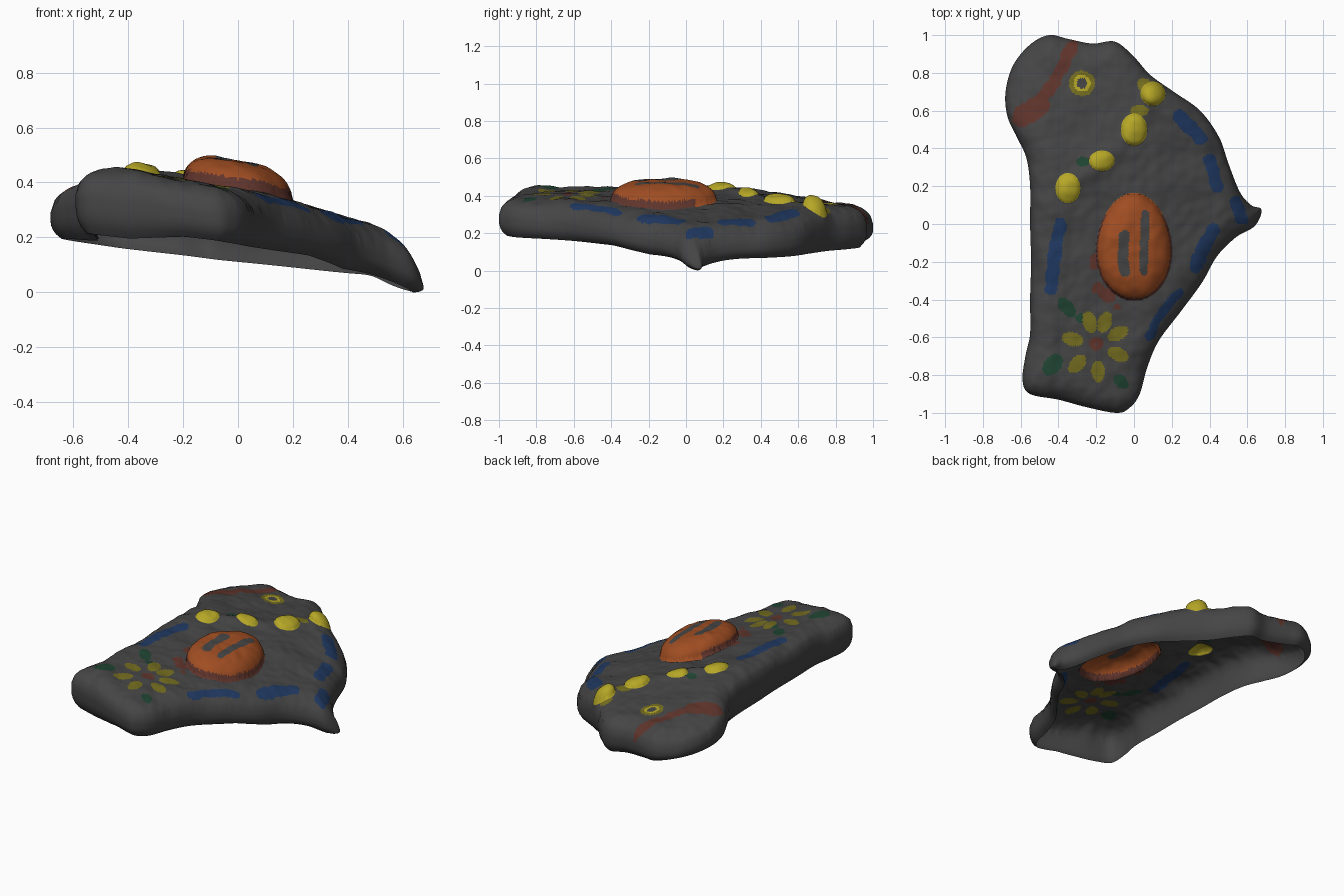
import bpy, bmesh, math
from mathutils import Vector, noise, kdtree, geometry

if "Cube" in bpy.data.objects:
    bpy.data.objects.remove(bpy.data.objects["Cube"])

# Colours
COLOURS = [("charcoal", (.060, .060, .060)), ("orange", (.35, .075, .016)), ("rust", (.115, .035, .025)),
           ("yellow", (.47, .39, .02)), ("olive_yellow", (.175, .152, .014)),
           ("green", (.014, .058, .032)), ("blue", (.014, .04, .12))]
GREY, ORANGE, RUST, YELLOW, OLIVE, GREEN, BLUE = range(7)

# Plan outline, smoothed with a closed spline
OUT = [(-.45, 1), (-.35, .98), (-.22, .955), (-.1, .965), (.0, .885), (.085, .79), (.21, .7), (.35, .6),
       (.45, .46), (.5, .32), (.56, .17), (.62, .1), (.675, .075), (.64, -.01), (.54, -.07), (.44, -.17),
       (.36, -.31), (.25, -.46), (.13, -.62), (.07, -.76), (.03, -.9), (-.02, -.97), (-.09, -1),
       (-.25, -.97), (-.4, -.93), (-.55, -.9), (-.59, -.83), (-.575, -.7), (-.55, -.58), (-.55, -.4),
       (-.545, -.2), (-.55, 0), (-.55, .2), (-.57, .35), (-.62, .46), (-.67, .57), (-.68, .7),
       (-.64, .84), (-.55, .95)]


def spline(pts, n):
    pts = [Vector(p) for p in pts]
    res = []
    for i in range(len(pts)):
        a, b, c, d = (pts[(i + k) % len(pts)] for k in (-1, 0, 1, 2))
        for j in range(n):
            t = j / n
            res.append(.5 * (2 * b + (c - a) * t + (2 * a - 5 * b + 4 * c - d) * t * t
                             + (3 * b - a - 3 * c + d) * t ** 3))
    return res


rim = spline(OUT, 8)
fine = spline(OUT, 30)
tree = kdtree.KDTree(len(fine))
for i, p in enumerate(fine):
    tree.insert((p.x, p.y, 0), i)
tree.balance()


def edge_dist(x, y):
    return tree.find((x, y, 0))[2]


def inward(x, y):
    i = tree.find((x, y, 0))[1]
    t = (fine[(i + 20) % len(fine)] - fine[i - 20]).normalized()
    return Vector((t.y, -t.x, 0))


def seg_dist(x, y, pts):
    best = 9
    p = Vector((x, y))
    for a, b in zip(pts, pts[1:]):
        a, b = Vector(a), Vector(b)
        t = max(0, min(1, (p - a).dot(b - a) / (b - a).length_squared))
        best = min(best, (p - a.lerp(b, t)).length)
    return best


def ell(x, y, cx, cy, rx, ry, deg=0):
    c, s = math.cos(math.radians(deg)), math.sin(math.radians(deg))
    u, v = x - cx, y - cy
    return math.hypot((u * c + v * s) / rx, (v * c - u * s) / ry)


# Raised lumps: yellow beads and orange dome
BEADS = [(-.35, .19, .066, .08, .018), (-.17, .335, .068, .054, .02),
         (0, .5, .07, .085, .03), (.1, .69, .066, .064, .045)]


def dome(x, y):
    return ell(x, y, 0, -.12, .2 - .06 * (y + .12), .285)


def top_z(x, y):
    z = .375 - .17 * max(x, -.45) - .12 * max(0, x - .1)
    z -= .18 * max(0, y - .25) * max(.1, min(1, .3 - 1.2 * x))
    z -= .08 * math.exp(-((x - .69) ** 2 + (y - .07) ** 2) / .008)
    # fold running under the beads
    z += .02 * math.exp(-(seg_dist(x, y, [b[:2] for b in BEADS]) / .06) ** 2)
    z += .012 * noise.noise(Vector((x * 7, y * 7, 1))) + .005 * noise.noise(Vector((x * 20, y * 20, 5)))
    r = dome(x, y)
    if r < 1:
        z += .105 * math.sqrt(1 - r ** 3.5)
    for cx, cy, rx, ry, h in BEADS:
        r = ell(x, y, cx, cy, rx, ry)
        if r < 1:
            z += h * math.sqrt(1 - r ** 3)
    return z


def surf_z(x, y, d):
    # rounded shoulder near the rim
    k = max(0, 1 - d / .13)
    return top_z(x, y) - .09 * (1 - math.sqrt(1 - k * k))


def base_z(x, y):
    front = max(0, min(1, (-y - .2) * 5)) * max(0, min(1, (x + .4) * 5))
    return (.13 - .12 * x - .02 * y + .03 * front
            - .05 * math.exp(-((x - .67) ** 2 + (y - .07) ** 2) / .025))


# Painted marks
BLUES = [([(-.39, 0), (-.42, -.15), (-.44, -.34)], .034), ([(.24, .57), (.3, .51), (.35, .45)], .037),
         ([(.4, .34), (.44, .2)], .034), ([(.54, .11), (.57, .03)], .034),
         ([(.42, -.03), (.37, -.12), (.33, -.22)], .036), ([(.24, -.36), (.15, -.46), (.08, -.6)], .024)]
REDS = [([(-.33, .94), (-.42, .75), (-.5, .65)], .032), ([(-.5, .63), (-.59, .57)], .055),
        ([(-.19, -.34), (-.13, -.39)], .03), ([(-.21, -.18), (-.21, -.22)], .025), ([(-.09, -.44), (-.08, -.44)], .015)]
GROOVES = [([(.05, -.25), (.06, .05)], .023), ([(-.05, -.25), (-.06, -.19), (-.05, -.06)], .029)]
PETALS = [(-.235, -.52), (-.155, -.52), (-.085, -.58), (-.085, -.69), (-.19, -.78), (-.3, -.74), (-.325, -.61)]
GREENS = [(-.355, -.44, .065, .035, -50), (-.43, -.745, .065, .045, 50), (-.07, -.835, .045, .03, -40),
          (-.27, .33, .035, .025, 0), (-.28, -.5, .03, .025, 0)]


def colour(x, y):
    w = .005 * noise.noise(Vector((x * 25, y * 25, 9)))
    r = dome(x, y)
    if r < 1:
        if any(seg_dist(x, y, p) < s + w for p, s in GROOVES):
            return GREY
        return RUST if r > .955 and y < .05 else ORANGE
    for cx, cy, rx, ry, h in BEADS:
        if ell(x, y, cx, cy, rx, ry) < 1:
            return YELLOW
    if ell(x, y, .06, .73, .05, .035, -40) < 1 or ell(x, y, .03, .6, .05, .03) < 1:
        return OLIVE
    ring = ell(x, y, -.275, .745, 1, 1)
    if ring < .068:
        return GREY if ring < .028 else YELLOW if ring < .045 else OLIVE
    if ell(x, y, -.2, -.635, .038, .036) < 1:
        return RUST
    for cx, cy in PETALS:
        a = math.degrees(math.atan2(cy + .635, cx + .2))
        if ell(x, y, cx, cy, .058, .036, a) < 1:
            return OLIVE
    if any(ell(x, y, *g) < 1 for g in GREENS):
        return GREEN
    if any(seg_dist(x, y, p) < s + w * 2 for p, s in BLUES):
        return BLUE
    if any(seg_dist(x, y, p) < s + w * 2 for p, s in REDS):
        return RUST
    return GREY


# Fill the outline with a fine triangle grid, with clean loops round each lump
S = .0105
pts = list(rim)
n = len(rim)
edges = [(i, (i + 1) % n) for i in range(n)]
for cx, cy, rx, ry, m in [(*b[:4], 40) for b in BEADS] + [(0, -.12, 0, .285, 120)]:
    k = len(pts)
    for i in range(m):
        a = math.tau * i / m
        y = cy + ry * math.sin(a)
        pts.append(Vector((cx + (rx or .2 - .06 * (y + .12)) * math.cos(a), y)))
        edges.append((k + i, k + (i + 1) % m))
for j in range(-97, 98):
    for i in range(-67, 68):
        x, y = (i + .5 * (j % 2)) * S, j * S
        if edge_dist(x, y) > .01:
            pts.append(Vector((x, y)))
res = geometry.delaunay_2d_cdt(pts, edges, [], 1, 1e-5)
bm = bmesh.new()
vs = [bm.verts.new((p.x, p.y, 0)) for p in res[0]]
for f in res[2]:
    face = bm.faces.new([vs[i] for i in f])
    c = face.calc_center_median()
    face.material_index = colour(c.x, c.y)
for v in [v for v in bm.verts if not v.link_faces]:
    bm.verts.remove(v)
border = [e for e in bm.edges if e.is_boundary]
rim_verts = {v for e in border for v in e.verts}
for v in bm.verts:
    d = 0 if v in rim_verts else edge_dist(v.co.x, v.co.y)
    v.co.z = surf_z(v.co.x, v.co.y, d)

# Side wall, open underneath: extrude the rim down in steps, curling inward
for k in range(6, 0, -1):
    ext = bmesh.ops.extrude_edge_only(bm, edges=border)["geom"]
    border = [g for g in ext if isinstance(g, bmesh.types.BMEdge) and g.is_boundary]
    for v in [g for g in ext if isinstance(g, bmesh.types.BMVert)]:
        v.co.z += (base_z(v.co.x, v.co.y) - v.co.z) / k
        v.co += inward(v.co.x, v.co.y) * (0, .02, .011, .006, .002, 0, 0)[k]
    for f in [g for g in ext if isinstance(g, bmesh.types.BMFace)]:
        f.material_index = GREY
bmesh.ops.recalc_face_normals(bm, faces=bm.faces[:])
bm.normal_update()
if sum(f.normal.z * f.calc_area() for f in bm.faces) < 0:
    bmesh.ops.reverse_faces(bm, faces=bm.faces[:])
low = min(v.co.z for v in bm.verts)
for v in bm.verts:
    v.co.z -= low
for f in bm.faces:
    f.smooth = True

mesh = bpy.data.meshes.new("painted_clay_shell")
bm.to_mesh(mesh)
bm.free()
for name, rgb in COLOURS:
    m = bpy.data.materials.new(name)
    m.diffuse_color = (*rgb, 1)
    m.use_nodes = True
    m.node_tree.nodes["Principled BSDF"].inputs["Base Color"].default_value = m.diffuse_color
    mesh.materials.append(m)
shell = bpy.data.objects.new("painted_clay_shell", mesh)
bpy.context.collection.objects.link(shell)
